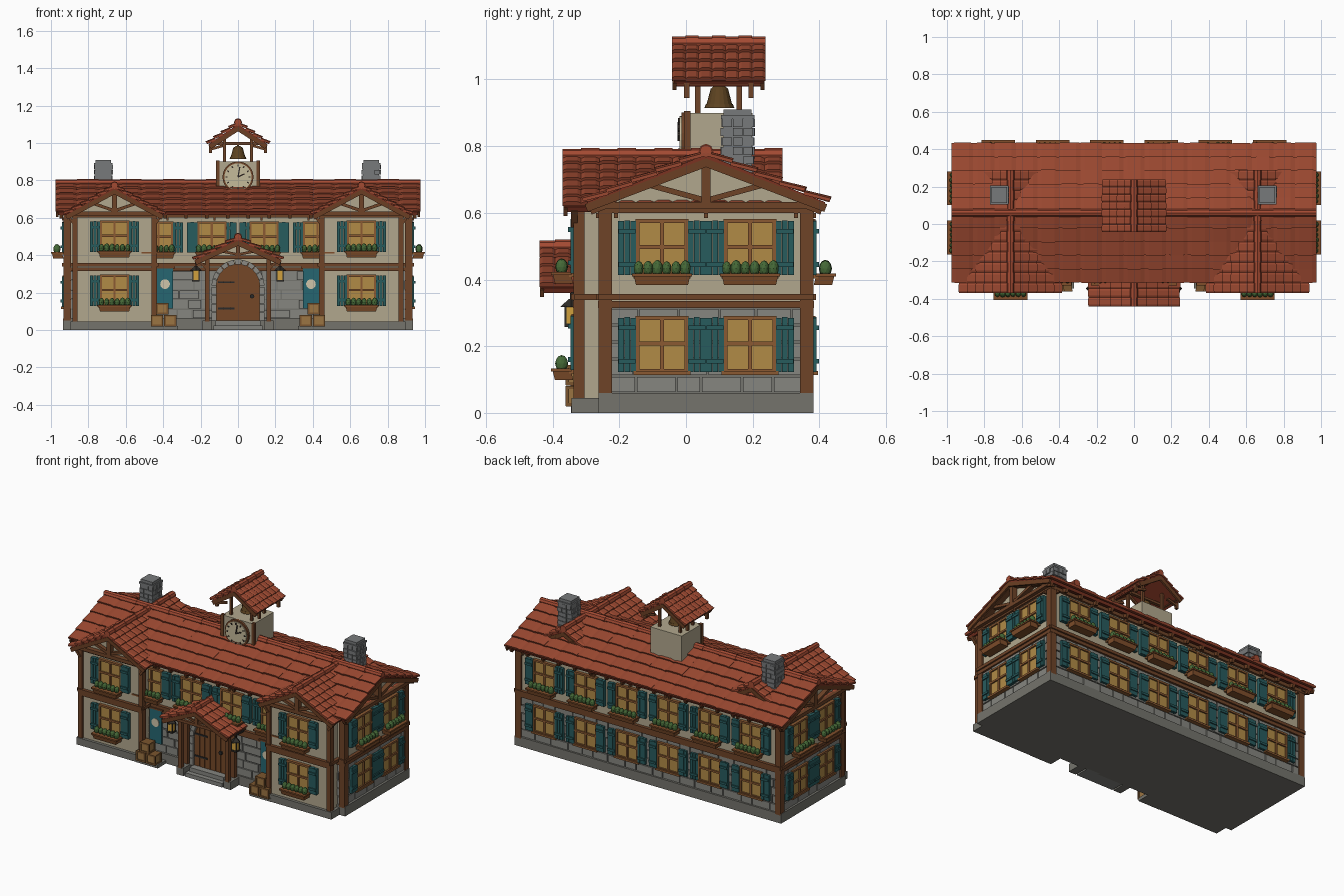
import bpy, bmesh, random
from math import pi, sin, cos, sqrt
from mathutils import Vector, Matrix

if "Cube" in bpy.data.objects:
    bpy.data.objects.remove(bpy.data.objects["Cube"])

random.seed(4)
COL = dict(roof_tiles='9A4A34', ridge_caps='A24C36', roof_boards='7A3626', rafters='6B4128', timber_frame='6E452C',
           plaster_walls='B0A68C', stone_walls='74746E', stone_blocks='85857F', stone_base='74736C', door='74492B',
           door_arch='8A8983', door_iron='2E2E2E', window_frames='8A5A35', window_panes='B08A48', shutters='2C5C5E',
           flower_boxes='80502F', flower_plants='47693A', chimneys='77797A', bell='5E4526', clock_face='C4B999',
           clock_marks='332C28', banners='2A6670', banner_emblems='CFC4A8', crates='9A7444', crate_trim='7A5632',
           lantern_frames='33302C', lantern_glass='D0A040', steps='83837E')
BM = {name: bmesh.new() for name in COL}
I = Matrix.Identity(4)


def place(x, y, deg=0, z=0):
    return Matrix.Translation((x, y, z)) @ Matrix.Rotation(deg * pi / 180, 4, 'Z')


def prism(part, F, pts, vec):
    bm, v = BM[part], Vector(vec)
    a = [bm.verts.new(F @ Vector(p)) for p in pts]
    b = [bm.verts.new(F @ (Vector(p) + v)) for p in pts]
    bm.faces.new(a)
    bm.faces.new(b[::-1])
    for i in range(len(a)):
        j = (i + 1) % len(a)
        bm.faces.new((a[i], b[i], b[j], a[j]))


def box(part, F, x0, x1, y0, y1, z0, z1):
    prism(part, F, [(x0, y0, z0), (x1, y0, z0), (x1, y1, z0), (x0, y1, z0)], (0, 0, z1 - z0))


def beam(part, F, p, q, w, y0, y1):
    p, q = Vector(p), Vector(q)
    n = Vector((-(q - p).y, (q - p).x)).normalized() * w / 2
    prism(part, F, [(c.x, y0, c.y) for c in (p + n, q + n, q - n, p - n)], (0, y1 - y0, 0))


def disc(part, F, x, z, r, y0, y1, n=20):
    prism(part, F, [(x + r * cos(2 * pi * i / n), y0, z + r * sin(2 * pi * i / n)) for i in range(n)], (0, y1 - y0, 0))


def cone(part, x, y, z, r0, r1, h, n=12):
    bmesh.ops.create_cone(BM[part], cap_ends=True, segments=n, radius1=r0, radius2=r1, depth=h,
                          matrix=Matrix.Translation((x, y, z + h / 2)))


def roof(F, half, k, zr, y0, y1, cols, rows, tails=0):
    """Gabled tile roof, ridge along local y."""
    ln, w = half * sqrt(1 + k * k), (y1 - y0) / cols
    for s in (-1, 1):
        d, n = Vector((s, 0, -k)).normalized(), Vector((s * k, 0, 1)).normalized()
        top = Vector((0, 0, zr))
        prism('roof_boards', F, [top + Vector((0, y0 + .006, 0)), top + d * ln * .98 + Vector((0, y0 + .006, 0)),
              top + d * ln * .98 - n * .018 + Vector((0, y0 + .006, 0)), top + Vector((0, y0 + .006, -.02))],
              (0, y1 - y0 - .012, 0))
        for r in range(rows):
            for c in range(cols):
                L, lift = ln / rows, random.uniform(.008, .012)
                o = top + d * (r * L) + Vector((0, y0 + c * w, 0))
                prof = [(0, -.004), (w, -.004), (w, .006), (w * .8, .011), (w * .2, .011), (0, .006)]
                prism('roof_tiles', F, [o + Vector((0, a, 0)) + n * b for a, b in prof],
                      d * (L * random.uniform(1, 1.05)) + n * lift)
        # barge boards and rafter tails
        for y in (y0 + .002, y1 - .014):
            prism('rafters', F, [top + Vector((0, y, -.012)), top + d * ln + Vector((0, y, 0)) - n * .004,
                  top + d * ln - n * .028 + Vector((0, y, 0)), top + Vector((0, y, -.038))], (0, .012, 0))
        for i in range(tails):
            y = y0 + .03 + (y1 - y0 - .06) * i / (tails - 1)
            o = top + d * ln * .78 - n * .016 + Vector((0, y, 0))
            prism('rafters', F, [o + Vector((0, -.009, 0)), o + Vector((0, .009, 0)),
                  o + Vector((0, .009, 0)) - n * .024, o + Vector((0, -.009, 0)) - n * .024], d * ln * .2)
    for c in range(cols):
        r = .019 + .003 * (c % 2)
        prism('ridge_caps', F, [(r * cos(pi * i / 4), y0 + c * w, zr + .01 + r * sin(pi * i / 4)) for i in range(8)],
              (0, w, 0))


def truss(F, half, zb, za, y, w=.022):
    """Timbered gable: tie beam, rafters, king post and struts."""
    k = (za - zb) / half
    prism('plaster_walls', F, [(-half, 0, zb), (half, 0, zb), (0, 0, za)], (0, .03, 0))
    beam('timber_frame', F, (-half, zb), (half, zb), w, y, .01)
    beam('timber_frame', F, (0, zb), (0, za - .01), w * 1.2, y, .01)
    for s in (-1, 1):
        beam('timber_frame', F, (s * half, zb), (0, za - .008), w, y, .01)
        beam('timber_frame', F, (0, zb + .015), (s * half * .5, za - k * half * .5 - .01), w * .75, y + .006, .01)


def window(F, u, z, flowers=False):
    h = .16
    box('window_panes', F, u - .072, u + .072, -.01, .01, z, z + h)
    for x in (-.073, 0, .073):
        box('window_frames', F, u + x - .006, u + x + .006, -.018, 0, z, z + h)
    for zz in (0, h * .52, h):
        box('window_frames', F, u - .079, u + .079, -.019, 0, z + zz - .006, z + zz + .006)
    box('window_frames', F, u - .085, u + .085, -.026, 0, z - .012, z)
    for s in (-1, 1):
        for i in range(3):
            x = u + s * (.086 + i * .0185)
            box('shutters', F, x - .0086, x + .0086, -.022, 0, z - .002, z + h + .002 * (i % 2))
        for zz in (.03, .13):
            xs = sorted((u + s * .079, u + s * .13))
            box('shutters', F, xs[0], xs[1], -.029, -.02, z + zz - .007, z + zz + .007)
    if flowers:
        prism('flower_boxes', F, [(u - .085, -.076, z), (u + .085, -.076, z), (u + .078, -.068, z - .032),
                                  (u - .078, -.068, z - .032)], (0, .055, 0))
        box('flower_boxes', F, u - .09, u + .09, -.08, -.018, z - .006, z + .003)
        for i in range(6):
            m = F @ Matrix.Translation((u - .07 + i * .028, -.048, z + .018)) @ Matrix.Diagonal((.8, .95, 1.25, 1))
            bmesh.ops.create_icosphere(BM['flower_plants'], subdivisions=2, radius=random.uniform(.017, .021), matrix=m)


def stones(F, u0, u1, z0, z1, rows):
    for r in range(rows):
        u, dz = u0, (z1 - z0) / rows
        while u < u1 - .01:
            e = min(u + random.uniform(.07, .13), u1)
            box('stone_blocks', F, u + .003, e - .003, -random.uniform(.003, .008), .005,
                z0 + r * dz + .003, z0 + (r + 1) * dz - .003)
            u = e


def bands(F, u0, u1):
    for z0, z1, y in ((.315, .335, -.014), (.338, .357, -.02), (.6, .622, -.014)):
        box('timber_frame', F, u0, u1, y, .005, z0, z1)


# main body
FRONT, BACK = place(0, -.25), place(0, .37, 180)
SIDES = [place(.92, .06, 90), place(-.92, .06, -90)]
box('stone_base', I, -.935, .935, -.262, .382, 0, .06)
box('stone_walls', I, -.918, .918, -.248, .368, .05, .33)
box('plaster_walls', I, -.92, .92, -.25, .37, .33, .64)
for F, a in [(FRONT, .92), (BACK, .92)] + [(f, .31) for f in SIDES]:
    stones(F, -a, a, .06, .315, 5)
    bands(F, -a - .012, a + .012)
    n = round(a * 8)
    for i in range(n + 1):
        u = -a + .04 + (2 * a - .08) * i / n
        box('timber_frame', F, u - .006, u + .006, -.02, 0, .585, .6)
for x in (-.912, .912):
    for y in (-.242, .362):
        box('timber_frame', I, x - .02, x + .02, y - .02, y + .02, .05, .63)
for F in SIDES:
    truss(F, .33, .622, .762, -.035)
    for u in (-.132, .132):
        window(F, u, .415, True)
        window(F, u, .125)
for i in range(6):
    u = -.725 + i * .29
    window(BACK, u, .415, True)
    window(BACK, u, .125)
for u in (-.425, -.14, .14, .425):
    window(FRONT, u, .415, True)
roof(place(0, .06, 90), .365, .4, .775, -.975, .975, 17, 5, 18)

# front wings
for s in (-1, 1):
    F = place(s * .66, -.325)
    box('stone_base', F, -.235, .235, -.018, .1, 0, .045)
    box('plaster_walls', F, -.215, .215, 0, .1, .04, .63)
    bands(F, -.225, .225)
    for t in (-1, 1):
        box('timber_frame', F, t * .212 - .014, t * .212 + .014, -.012, .02, .045, .63)
        box('timber_frame', F, t * .2 - .035, t * .2 + .035, -.01, .07, .338, .357)
        beam('timber_frame', F, (t * .21, .56), (t * .25, .61), .014, -.02, .0)
    truss(F, .225, .622, .75, -.03)
    window(F, 0, .42, True)
    window(F, 0, .13, True)
    roof(place(s * .66, 0), .265, .56, .763, -.37, .29, 12, 6)

# porch: arched door, posts, truss and roof
arch = [(.118 * cos(pi * i / 14), -.018, .235 + .118 * sin(pi * i / 14)) for i in range(15)]
prism('door', FRONT, [(.118, -.018, .05)] + arch + [(-.118, -.018, .05)], (0, .03, 0))
for i in range(6):
    x0, x1 = -.112 + i * .0375, -.112 + i * .0375 + .034
    tops = [.235 + sqrt(max(0, .113 ** 2 - x * x)) for x in (x0, x1)]
    prism('door', FRONT, [(x0, -.026, .052), (x1, -.026, .052), (x1, -.026, tops[1]), (x0, -.026, tops[0])], (0, .01, 0))
for i in range(11):
    a, b = pi * i / 11 + .012, pi * (i + 1) / 11 - .012
    prism('door_arch', FRONT, [(r * cos(t), -.035, .235 + r * sin(t)) for r, t in
                               ((.116, a), (.142, a), (.142, b), (.116, b))], (0, .04, 0))
for s in (-1, 1):
    for i in range(4):
        xs = sorted((s * .116, s * .142))
        box('door_arch', FRONT, xs[0], xs[1], -.035, 0, .05 + i * .046, .093 + i * .046)
    for y in (-.335, -.275):
        box('timber_frame', I, s * .165 - .012, s * .165 + .012, y - .012, y + .012, .045, .385)
    box('stone_base', I, s * .165 - .025, s * .165 + .025, -.345, -.25, 0, .05)
    box('timber_frame', I, s * .185 - .015, s * .185 + .015, -.43, -.25, .37, .388)
    beam('timber_frame', place(0, -.335), (s * .17, .33), (s * .215, .375), .014, -.008, .008)
    # lanterns
    x, y = s * .225, -.345
    box('lantern_frames', I, x - .005, x + .005, y, -.25, .352, .362)
    box('lantern_frames', I, x - .003, x + .003, y - .003, y + .003, .33, .36)
    cone('lantern_frames', x, y, .318, .032, .006, .024, 4)
    box('lantern_glass', I, x - .016, x + .016, y - .016, y + .016, .268, .318)
    box('lantern_frames', I, x - .02, x + .02, y - .02, y + .02, .258, .268)
    for a in (-.016, .016):
        for b in (-.016, .016):
            box('lantern_frames', I, x + a - .003, x + a + .003, y + b - .003, y + b + .003, .265, .32)
    # banners with plain round emblems
    box('banners', FRONT, s * .39 - .043, s * .39 + .043, -.02, -.012, .115, .335)
    box('timber_frame', FRONT, s * .39 - .052, s * .39 + .052, -.026, -.01, .328, .338)
    disc('banner_emblems', FRONT, s * .39, .245, .026, -.024, -.018)
    # stacked crates
    for cx, cz in ((.362, .02), (.433, .02), (.405, .083)):
        x, h = s * cx, .028
        if cz < .05:
            box('stone_base', I, x - .04, x + .04, -.345, -.25, 0, .02)
        box('crates', I, x - h, x + h, -.355, -.3, cz, cz + .058)
        for e in (-h, h):
            for y in (-.356, -.299):
                box('crate_trim', I, x + e - .005, x + e + .005, y - .005, y + .005, cz, cz + .061)
        for z in (cz + .004, cz + .056):
            box('crate_trim', I, x - h - .003, x + h + .003, -.36, -.295, z - .005, z + .005)
for z in (.11, .25):
    box('door_iron', FRONT, -.108, -.02, -.031, -.02, z, z + .01)
disc('door_iron', FRONT, .075, .18, .012, -.036, -.02, 8)
box('steps', I, -.13, .13, -.345, -.25, 0, .025)
box('steps', I, -.12, .12, -.315, -.25, .025, .05)
truss(place(0, -.405), .2, .388, .478, -.015, .018)
roof(place(0, 0), .235, .49, .488, -.44, -.25, 4, 4)

# bell tower with clock
box('plaster_walls', I, -.11, .11, 0, .2, .68, .9)
for s in (-1, 1):
    box('timber_frame', I, s * .108 - .01, s * .108 + .01, -.006, .014, .7, .905)
    for y in (.035, .16):
        box('timber_frame', I, s * .072 - .008, s * .072 + .008, y - .008, y + .008, .89, 1.03)
    box('timber_frame', I, s * .14 - .012, s * .14 + .012, -.035, .23, .985, 1.0)
    for y in (.002, .195):
        box('timber_frame', I, s * .148 - .008, s * .148 + .008, y - .008, y + .008, .945, .99)
        beam('timber_frame', place(0, y), (s * .08, .985), (s * .15, .965), .014, -.007, .007)
box('timber_frame', I, -.11, .11, .09, .11, .99, 1.005)
C = place(0, 0)
disc('timber_frame', C, 0, .818, .083, -.014, .004, 24)
disc('clock_face', C, 0, .818, .073, -.02, 0, 24)
for i in range(12):
    a = pi * i / 6
    beam('clock_marks', C, (.055 * cos(a), .818 + .055 * sin(a)), (.067 * cos(a), .818 + .067 * sin(a)), .006, -.024, -.018)
beam('clock_marks', C, (0, .818), (.01, .872), .006, -.026, -.018)
beam('clock_marks', C, (0, .818), (.036, .835), .007, -.026, -.018)
for z, r0, r1, h in ((.915, .045, .04, .012), (.927, .038, .026, .045), (.972, .026, .012, .012), (.984, .006, .006, .02)):
    cone('bell', 0, .1, z, r0, r1, h, 16)
roof(place(0, 0), .16, .68, 1.1, -.042, .238, 7, 4)

# stone chimneys
for x in (-.72, .712):
    P = place(x, .155)
    box('chimneys', P, -.043, .043, -.043, .043, .62, .885)
    for r in range(7):
        for a in range(4):
            f = P @ Matrix.Rotation(a * pi / 2, 4, 'Z')
            for c in range(3):
                u, z = -.047 + c * .031, .69 + r * .028
                box('chimneys', f, u + .002, u + .03, -random.uniform(.046, .052), -.03, z, z + .024)
    box('chimneys', P, -.05, .05, -.05, .05, .882, .893)
    box('chimneys', P, -.042, .042, -.042, .042, .893, .91)

# turn every part into an object
for name, bm in BM.items():
    bmesh.ops.recalc_face_normals(bm, faces=bm.faces)
    me = bpy.data.meshes.new(name)
    bm.to_mesh(me)
    bm.free()
    mat = bpy.data.materials.new(name)
    mat.diffuse_color = [(int(COL[name][i:i + 2], 16) / 255) ** 2.2 for i in (0, 2, 4)] + [1]
    mat.use_nodes = True
    mat.node_tree.nodes["Principled BSDF"].inputs["Base Color"].default_value = mat.diffuse_color
    me.materials.append(mat)
    bpy.context.collection.objects.link(bpy.data.objects.new(name, me))
